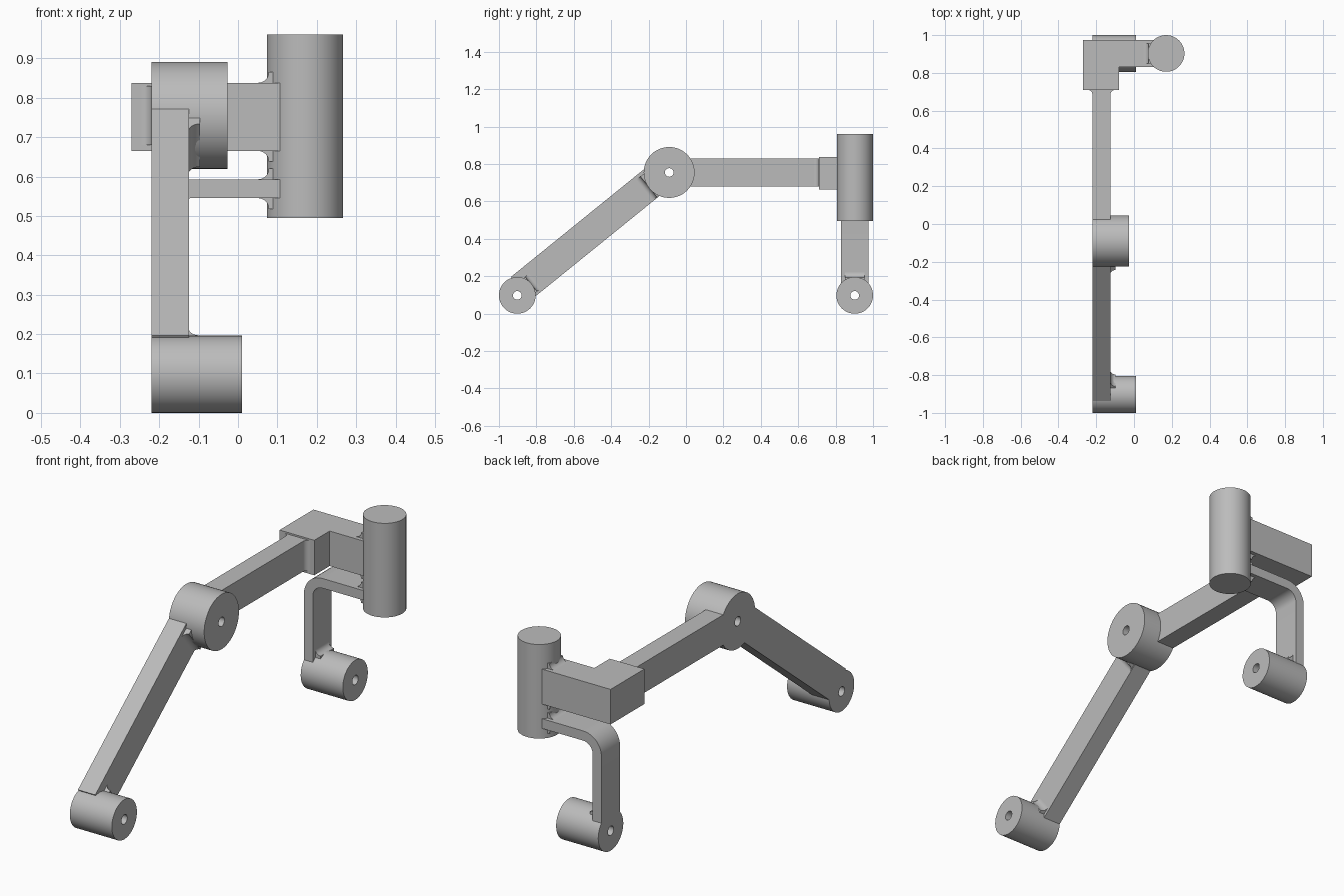
import bpy, bmesh, math
from mathutils import Vector

cube = bpy.data.objects.get("Cube")
if cube:
    bpy.data.objects.remove(cube, do_unlink=True)

GREY = bpy.data.materials.new("plain grey")
GREY.use_nodes = True
COLOUR = (0.5, 0.5, 0.5, 1)
GREY.diffuse_color = COLOUR
GREY.node_tree.nodes["Principled BSDF"].inputs["Base Color"].default_value = COLOUR

X, Y, Z = Vector((1, 0, 0)), Vector((0, 1, 0)), Vector((0, 0, 1))
ZERO = Vector()


def finish(name, bm):
    bmesh.ops.recalc_face_normals(bm, faces=bm.faces)
    mesh = bpy.data.meshes.new(name)
    bm.to_mesh(mesh)
    bm.free()
    mesh.materials.append(GREY)
    obj = bpy.data.objects.new(name, mesh)
    bpy.context.collection.objects.link(obj)
    bpy.ops.object.select_all(action='DESELECT')
    obj.select_set(True)
    bpy.context.view_layer.objects.active = obj
    bpy.ops.object.shade_smooth_by_angle(angle=math.radians(30))
    return obj


def prism(name, points, a, b, c, lo, hi, origin=ZERO):
    """Profile in the a-b plane, extruded along c from lo to hi."""
    bm = bmesh.new()
    base = [bm.verts.new(origin + a * p[0] + b * p[1] + c * lo) for p in points]
    face = bm.faces.new(base)
    new = bmesh.ops.extrude_face_region(bm, geom=[face])["geom"]
    verts = [v for v in new if isinstance(v, bmesh.types.BMVert)]
    bmesh.ops.translate(bm, verts=verts, vec=c * (hi - lo))
    return finish(name, bm)


def rect(a0, a1, b0, b1):
    return [(a0, b0), (a1, b0), (a1, b1), (a0, b1)]


def arc(cx, cy, r, start, end, n=10):
    angles = [math.radians(start + (end - start) * i / n) for i in range(n + 1)]
    return [(cx + r * math.cos(t), cy + r * math.sin(t)) for t in angles]


def fillet(name, corner, along, away, r, side, lo, hi, depth=0.03):
    """Concave web between a bar running along and the body behind it."""
    points = [(-depth, 0)] + arc(r, r, r, 270, 180) + [(-depth, r)]
    return prism(name, points, along, away, side, lo, hi, corner)


def hub(name, y, z, radius, x0, x1, hole=0.023, n=48):
    """Short tube along x with a small bore."""
    bm = bmesh.new()
    rings = []
    for x, r in ((x0, hole), (x0, radius), (x1, radius), (x1, hole)):
        rings.append([bm.verts.new((x, p[0], p[1]))
                      for p in arc(y, z, r, 0, 360, n)[:n]])
    for k in range(4):
        a, b = rings[k], rings[(k + 1) % 4]
        for i in range(n):
            j = (i + 1) % n
            bm.faces.new((a[i], a[j], b[j], b[i]))
    return finish(name, bm)


# Bored hubs
FOOT_Y, FOOT_Z, ELBOW_Y, ELBOW_Z = -0.902, 0.098, -0.09, 0.755
LEFT, RIGHT = -0.22, -0.125
hub("front_hub", FOOT_Y, FOOT_Z, 0.098, LEFT, 0.01)
hub("rear_hub", -FOOT_Y, FOOT_Z, 0.098, LEFT, 0.01)
hub("elbow_hub", ELBOW_Y, ELBOW_Z, 0.136, LEFT, -0.027)

# Sloping front arm
foot = Vector((0, FOOT_Y, FOOT_Z))
span = Vector((0, ELBOW_Y, ELBOW_Z)) - foot
length = span.length
d = span.normalized()
n = X.cross(d)
prism("front_arm", rect(0.035, length - 0.04, -0.065, 0.098), d, n, X, LEFT, RIGHT, foot)
fillet("front_arm_lower_web", foot + d * 0.095 + X * RIGHT, d, X, 0.028, n, -0.05, 0.05)
fillet("front_arm_upper_web", foot + d * (length - 0.133) + X * RIGHT, -d, X, 0.028,
       n, -0.06, 0.08)

# Level arm running back to the corner block
prism("level_arm", rect(ELBOW_Y + 0.04, 0.74, 0.68, 0.83), Y, Z, X, LEFT, RIGHT)
for name, x, out in (("outer", LEFT, -X), ("inner", RIGHT, X)):
    fillet("level_arm_" + name + "_web", Vector((x, 0.71, 0)), -Y, out, 0.025,
           Z, 0.68, 0.83)

# Corner block with its side bar
prism("corner_block",
      [(-0.27, 0.71), (-0.08, 0.71), (-0.08, 0.83), (0.13, 0.83), (0.13, 0.975), (-0.27, 0.975)],
      X, Y, Z, 0.665, 0.838)

# Upright post
POST_X, POST_Y = 0.17, 0.903
prism("upright_post", arc(POST_X, POST_Y, 0.097, 0, 360, 48)[:48], X, Y, Z, 0.495, 0.96)

# Bent rear bracket from the post down to the rear hub
bend = (-0.12, 0.493)
profile = ([(-0.22, 0.15)] + arc(*bend, 0.1, 180, 90) + [(0.13, 0.593), (0.13, 0.545)]
           + arc(*bend, 0.052, 90, 180) + [(-0.172, 0.15)])
prism("rear_bracket", profile, X, Z, Y, 0.83, 0.975)
fillet("rear_bracket_foot_web", Vector((-0.172, 0, 0.194)), Z, X, 0.028, Y, 0.85, 0.955)

# Webs where the bars meet the post
for name, z, out in (("side_bar_top", 0.838, Z), ("side_bar_bottom", 0.665, -Z),
                     ("bracket_top", 0.593, Z), ("bracket_bottom", 0.545, -Z)):
    fillet(name + "_web", Vector((0.078, 0, z)), -X, out, 0.027, Y, 0.85, 0.955)
